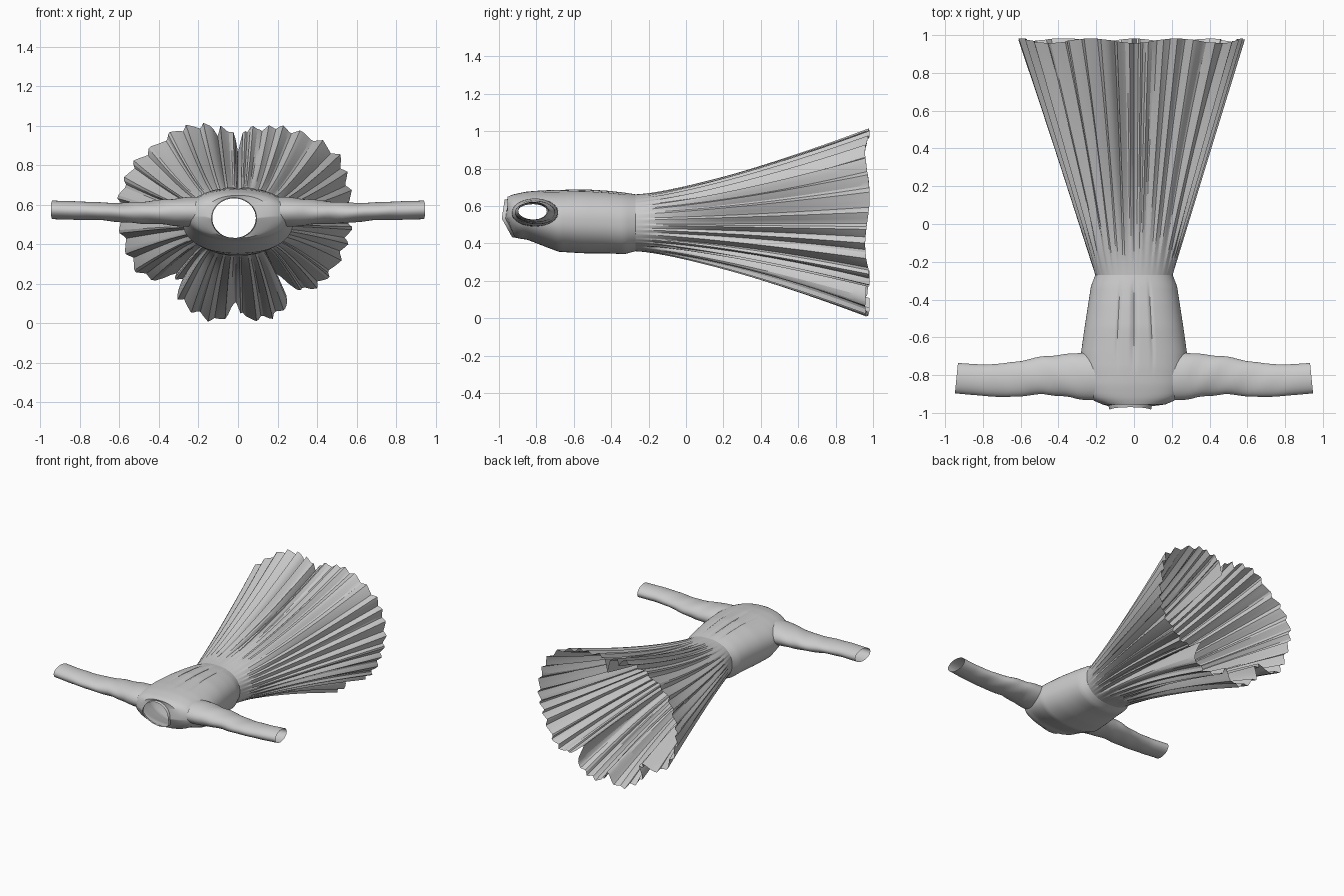
import bpy, bmesh, math, random
from math import pi, sin, cos, atan2

if "Cube" in bpy.data.objects:
    bpy.data.objects.remove(bpy.data.objects["Cube"])
random.seed(4)
N = 240          # points round the garment
AX = 2 / 2.25    # superellipse exponent of the bodice section


def lerp_table(table, v):
    if v <= table[0][0]:
        return table[0][1:]
    for a, b in zip(table, table[1:]):
        if v <= b[0]:
            k = (v - a[0]) / (b[0] - a[0])
            return [p + (q - p) * k for p, q in zip(a[1:], b[1:])]
    return table[-1][1:]


def loft(name, rings, angle=28, drop=None):
    bm = bmesh.new()
    rows = [[bm.verts.new(p) for p in r] for r in rings]
    for a, b in zip(rows, rows[1:]):
        n = len(a)
        for i in range(n):
            bm.faces.new((a[i], a[(i + 1) % n], b[(i + 1) % n], b[i]))
    if drop:
        bmesh.ops.delete(bm, geom=[f for f in bm.faces if all(drop(v.co) for v in f.verts)], context='FACES')
    bmesh.ops.recalc_face_normals(bm, faces=bm.faces)
    me = bpy.data.meshes.new(name)
    bm.to_mesh(me)
    bm.free()
    ob = bpy.data.objects.new(name, me)
    bpy.context.collection.objects.link(ob)
    bpy.ops.object.select_all(action='DESELECT')
    ob.select_set(True)
    bpy.context.view_layer.objects.active = ob
    bpy.ops.object.shade_smooth_by_angle(angle=math.radians(angle))
    return ob


# Bodice sections: y, half width, bottom z, top z
BODY = [(-0.96, 0.15, 0.435, 0.645), (-0.945, 0.20, 0.43, 0.655), (-0.91, 0.245, 0.425, 0.665),
        (-0.85, 0.262, 0.42, 0.677), (-0.76, 0.275, 0.385, 0.684), (-0.68, 0.28, 0.355, 0.686),
        (-0.55, 0.262, 0.347, 0.69), (-0.42, 0.242, 0.347, 0.682), (-0.33, 0.228, 0.342, 0.672),
        (-0.27, 0.205, 0.358, 0.662)]


def body_point(y, t):
    rx, lo, hi = lerp_table(BODY, y)
    c, s = cos(t), sin(t)
    x = rx * math.copysign(abs(c) ** AX, c)
    z = (lo + hi) / 2 + (hi - lo) / 2 * math.copysign(abs(s) ** AX, s)
    return x, z


def body_x(y, z):
    rx, lo, hi = lerp_table(BODY, y)
    d = min(1, abs(z - (lo + hi) / 2) / ((hi - lo) / 2))
    return rx * (1 - d ** (2 / AX)) ** (AX / 2)


def crease(t, at, width):
    return max(0, 1 - abs((t - at + pi) % (2 * pi) - pi) / width)


angles = [2 * pi * i / N for i in range(N)]

# Bodice with collar opening; dips lower at the throat
neck = []
for k, yy in ((1.0, -0.985), (1.04, -0.965)):
    neck.append([(-0.02 + 0.11 * k * cos(t), yy + 0.055 * max(0, -sin(t)) + 0.015 * max(0, sin(t)),
                  0.533 + 0.1 * k * sin(t)) for t in angles])
body = []
for j in range(36):
    y = -0.955 + 0.685 * j / 35
    ring = []
    for t in angles:
        x, z = body_point(y, t)
        g = min(1, max(0, (y + 0.8) / 0.2)) * min(1, max(0, (-0.29 - y) / 0.1))
        z -= 0.012 * g * (crease(t, pi / 2, 0.06) + 0.6 * crease(t, 1.25, 0.05) + 0.6 * crease(t, 1.85, 0.05))
        dip = 0.04 * max(0, -sin(t)) * max(0, (-0.85 - y) / 0.11)
        ring.append((x, y + dip, z))
    body.append(ring)


def in_armhole(p):
    return abs(p.x) > 0.15 and ((p.y + 0.81) / 0.108) ** 2 + ((p.z - 0.565) / 0.058) ** 2 < 1


loft("bodice", neck + body, 35, in_armhole)

# Sleeves: |x|, front y, back y, bottom z, top z
SLEEVE = [(0.25, -0.93, -0.685, 0.49, 0.64), (0.36, -0.915, -0.69, 0.50, 0.628), (0.48, -0.90, -0.70, 0.505, 0.617),
          (0.60, -0.912, -0.725, 0.513, 0.61), (0.68, -0.917, -0.737, 0.522, 0.612),
          (0.80, -0.91, -0.745, 0.524, 0.618), (0.94, -0.897, -0.735, 0.528, 0.622)]
for side, name in ((-1, "left_sleeve"), (1, "right_sleeve")):
    rings = []
    for j in range(25):
        u = j / 24
        ring = []
        for i in range(48):
            t = 2 * pi * i / 48
            y0 = -0.808 + 0.125 * cos(t)
            z0 = 0.565 + 0.075 * sin(t)
            x0 = body_x(max(y0, -0.945), z0) - 0.004
            x1 = 0.94 - 0.008 * cos(t)
            x = x0 + (x1 - x0) * u
            a, b, lo, hi = lerp_table(SLEEVE, x)
            w = 0.003 * sin(x * 40 + 3 * t) * min(1, u * 5) * (1 - u)
            y = (a + b) / 2 + ((b - a) / 2 + w) * cos(t)
            z = (lo + hi) / 2 + ((hi - lo) / 2 + w) * sin(t)
            k = min(1, u * 6)
            ring.append((side * x, y0 + (y - y0) * k, z0 + (z - z0) * k))
        rings.append(ring)
    loft(name, rings, 35)

# Hem outline seen from the front (x, z)
HEM = [(0.585, 0.52), (0.575, 0.66), (0.52, 0.85), (0.42, 0.93), (0.28, 0.985), (0.19, 1.01), (0.05, 0.995),
       (-0.06, 0.99), (-0.13, 1.01), (-0.22, 1.01), (-0.31, 0.99), (-0.42, 0.91), (-0.54, 0.81), (-0.61, 0.64),
       (-0.615, 0.55), (-0.59, 0.42), (-0.52, 0.26), (-0.44, 0.215), (-0.33, 0.24), (-0.33, 0.15), (-0.24, 0.06),
       (-0.12, 0.0), (-0.04, 0.04), (0.0, 0.06), (0.04, 0.015), (0.16, 0.02), (0.24, 0.06), (0.25, 0.18),
       (0.38, 0.165), (0.46, 0.23), (0.55, 0.38)]
polar = sorted(((atan2(z - 0.52, x) % (2 * pi)), math.hypot(x, z - 0.52)) for x, z in HEM)
polar = [(polar[-1][0] - 2 * pi, polar[-1][1])] + polar + [(polar[0][0] + 2 * pi, polar[0][1])]

# Uneven pleat boundaries
P = 38
cuts = [2 * pi * (i + random.uniform(-0.25, 0.25)) / P for i in range(P)]
cuts = [cuts[-1] - 2 * pi] + cuts + [cuts[0] + 2 * pi]


def pleat(t):
    for a, b in zip(cuts, cuts[1:]):
        if a <= t <= b:
            k = (t - a) / (b - a)
            return min(1, k / 0.7 if k < 0.7 else (1 - k) / 0.3)
    return 0


# Pleated skirt flaring from waist to hem, with deep folds top and bottom
FOLDS = [(1.57, 0.06, 0.13), (1.3, 0.04, 0.04), (1.8, 0.04, 0.04), (3.95, 0.06, 0.08),
         (4.68, 0.06, 0.05), (5.35, 0.06, 0.08)]
rings = []
for j in range(41):
    s = j / 40
    ring = []
    for t in angles:
        wx, wz = body_point(-0.27, t)
        p = pleat(t)
        r = lerp_table(polar, t)[0] - 0.032 * (1 - p) + 0.004
        r -= sum(d * crease(t, a, w) for a, w, d in FOLDS)
        hx, hz = r * cos(t), 0.52 + r * sin(t)
        x = wx + (hx - wx) * s
        z = wz + (hz - wz) * s ** 1.3
        pinch = 0.02 * (1 - p) * sin(pi * s) * s ** 0.3
        x -= pinch * cos(t)
        z -= pinch * sin(t)
        y = -0.27 + 1.24 * s + 0.012 * s * s * sin(7 * t)
        ring.append((x, y, max(0.0, z)))
    rings.append(ring)
loft("pleated_skirt", rings, 20)
